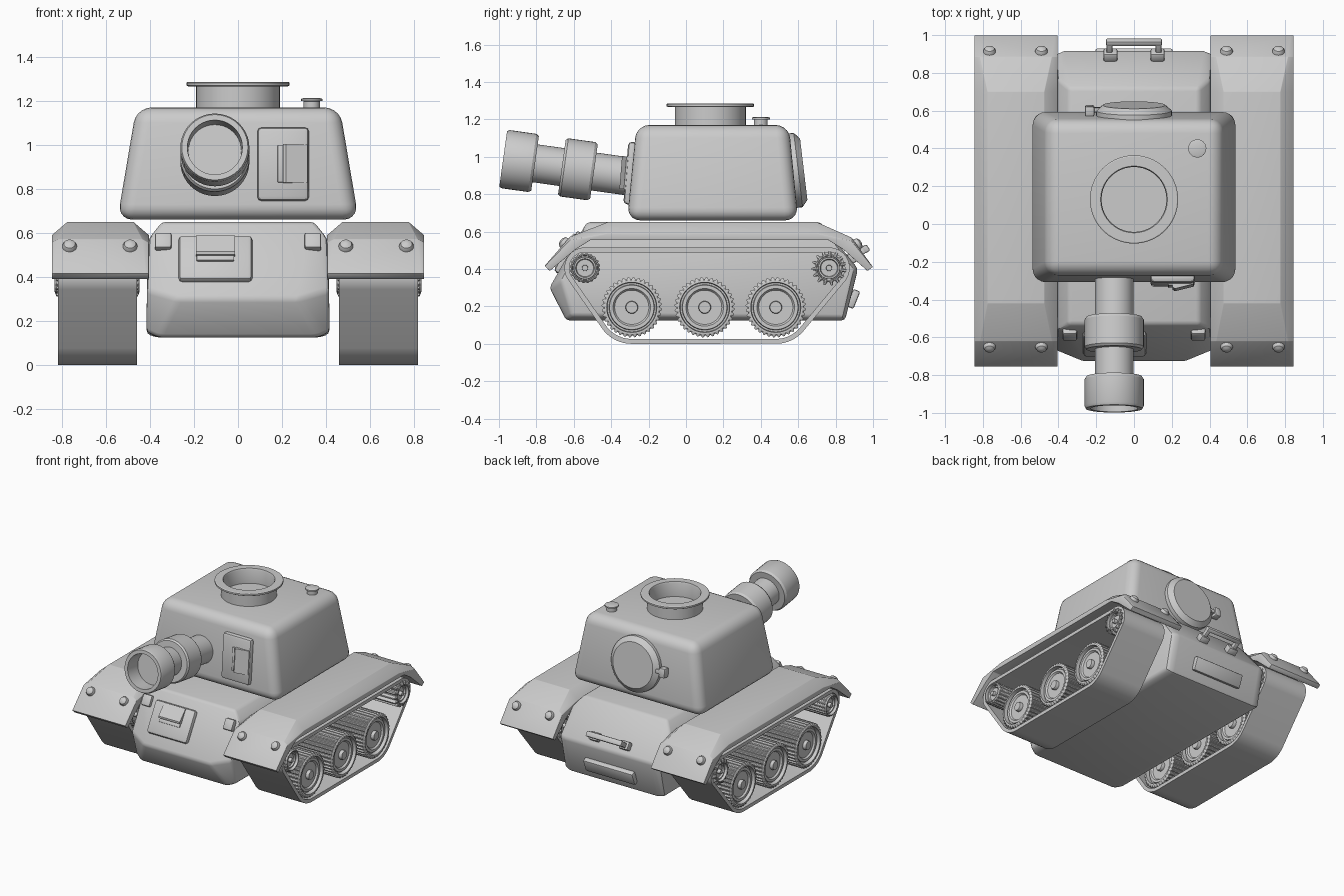
import bpy, bmesh
from math import sin, cos, pi, radians
from mathutils import Vector, Matrix

if "Cube" in bpy.data.objects:
    bpy.data.objects.remove(bpy.data.objects["Cube"])


def finish(name, bm, bevel=0, segs=3, min_angle=20, mirror=False):
    bmesh.ops.remove_doubles(bm, verts=bm.verts, dist=1e-5)
    bmesh.ops.recalc_face_normals(bm, faces=bm.faces)
    if bevel:
        edges = [e for e in bm.edges if e.calc_face_angle(0) > radians(min_angle)]
        bmesh.ops.bevel(bm, geom=edges, offset=bevel, segments=segs, profile=0.5,
                        affect='EDGES', clamp_overlap=True)
    me = bpy.data.meshes.new(name)
    bm.to_mesh(me)
    bm.free()
    for p in me.polygons:
        p.use_smooth = True
    me.set_sharp_from_angle(angle=radians(32))
    ob = bpy.data.objects.new(name, me)
    bpy.context.collection.objects.link(ob)
    if mirror:
        m = ob.modifiers.new("mirror", 'MIRROR')
        m.use_mirror_merge = False
    return ob


def frame(loc, x, z):
    x, z = Vector(x).normalized(), Vector(z).normalized()
    m = Matrix((x, z.cross(x), z)).transposed().to_4x4()
    m.translation = loc
    return m


def loft(name, rings, closed=False, **kw):
    bm = bmesh.new()
    vs = [[bm.verts.new(p) for p in r] for r in rings]
    n = len(vs[0])
    for k in range(len(vs) if closed else len(vs) - 1):
        a, b = vs[k], vs[(k + 1) % len(vs)]
        for i in range(n):
            j = (i + 1) % n
            bm.faces.new((a[i], a[j], b[j], b[i]))
    if not closed:
        bm.faces.new(vs[0])
        bm.faces.new(vs[-1])
    return finish(name, bm, **kw)


def lathe(name, m, prof, n=32, teeth=0, depth=0, **kw):
    """Revolve (radius, height) points; the widest points may carry teeth."""
    if teeth:
        n = teeth * 4
    rmax = max(r for r, h in prof)
    bm = bmesh.new()
    rings = []
    for r, h in prof:
        ring = []
        for i in range(n):
            a = 2 * pi * i / n
            q = r + (depth if teeth and r == rmax and i // 2 % 2 else 0)
            ring.append(bm.verts.new(m @ Vector((q * cos(a), q * sin(a), h))))
        rings.append(ring)
    for a, b in zip(rings, rings[1:]):
        for i in range(n):
            bm.faces.new((a[i], a[(i + 1) % n], b[(i + 1) % n], b[i]))
    bmesh.ops.remove_doubles(bm, verts=bm.verts, dist=1e-5)
    return finish(name, bm, **kw)


def box(name, m, size, bevel=0.01, **kw):
    bm = bmesh.new()
    bmesh.ops.create_cube(bm, size=1, matrix=m @ Matrix.Diagonal((*size, 1)))
    return finish(name, bm, bevel=bevel, segs=2, **kw)


X, Y, Z = (1, 0, 0), (0, 1, 0), (0, 0, 1)

# Hull: side profiles lofted across the width, with chamfered nose and shoulders
outer = [(.415, -.61, .15), (.415, -.67, .34), (.405, -.56, .575),
         (.405, .77, .575), (.415, .90, .40), (.415, .84, .14)]
inner = [(.36, -.64, .125), (.27, -.73, .30), (.345, -.53, .65),
         (.345, .72, .65), (.37, .92, .40), (.37, .85, .125)]
flip = lambda pts: [(-x, y, z) for x, y, z in pts]
loft("hull", [outer, inner, flip(inner), flip(outer)], bevel=.018, segs=2, min_angle=15)

# Turret
quad = lambda x, y0, y1, z: [(-x, y0, z), (x, y0, z), (x, y1, z), (-x, y1, z)]
loft("turret", [quad(.548, -.315, .60, .66), quad(.462, -.265, .55, 1.17)], bevel=.07, segs=5)

# Gun barrel with two thick sleeves and a hollow muzzle
gun = frame((-.105, -.2, .88), X, (0, -1, .14))
lathe("gun_barrel", gun, [
    (0, 0), (.102, 0), (.102, .295), (.147, .295), (.157, .31), (.157, .455), (.147, .468),
    (.102, .468), (.102, .613), (.147, .613), (.157, .628), (.157, .77), (.15, .785),
    (.125, .785), (.12, .67), (0, .67)], n=40)

# Open hatch ring and the small cap on the roof
lathe("hatch_ring", Matrix.Translation((0, .13, 0)), [
    (0, 1.15), (.19, 1.15), (.19, 1.266), (.228, 1.266), (.234, 1.27), (.234, 1.282),
    (.228, 1.286), (.177, 1.286), (.172, 1.275), (.172, 1.175), (0, 1.175)], n=40)
lathe("roof_cap", Matrix.Translation((.335, .4, 0)), [
    (0, 1.15), (.037, 1.15), (.037, 1.198), (.048, 1.2), (.048, 1.209), (.036, 1.213), (0, 1.213)], n=24)

# Round rear turret hatch with its latch
back = frame((0, .565, .925), X, (0, 1, .12))
lathe("rear_turret_hatch", back, [(0, 0), (.2, 0), (.2, .035), (.165, .065), (0, .065)], n=40)
box("rear_hatch_latch", back @ Matrix.Translation((.0, 0, .035)) @ Matrix.Translation((-.235, 0, 0)),
    (.05, .07, .055))
box("rear_hatch_hinge_pin", back @ Matrix.Translation((-.205, 0, .04)), (.07, .03, .025), bevel=.005)


# Vision plates: bevelled plate with a wedge hood ending in a slit
def vision_plate(name, m):
    box(name + "_plate", m, (.335, .235, .05), bevel=.02)
    ring = lambda u: [m @ Vector(p) for p in
                      ((u, .11, .02), (u, .11, .028), (u, .012, .052), (u, .0, .045), (u, .0, .02))]
    loft(name + "_hood", [ring(-.088), ring(.088)])
    box(name + "_slit", m @ Matrix.Translation((0, -.012, .027)), (.17, .025, .015), bevel=.003)


vision_plate("hull_vision", frame((-.1025, -.63, .48), X, (0, -.868, .496)))
vision_plate("turret_vision", frame((.205, -.297, .912), (0, -.08, -1), (0, -1, .08)))

# Headlight blocks on the nose
box("headlight", frame((.34, -.575, .555), X, (0, -.868, .496)), (.075, .08, .06), mirror=True)

# Rear grab handle and lower plate
box("handle_foot", frame((.125, .895, .465), X, (0, .83, .56)), (.075, .06, .05), mirror=True)
box("handle_arm", frame((.13, .935, .49), X, (0, .83, .56)), (.03, .035, .09), bevel=.006, mirror=True)
box("handle_bar", frame((0, .962, .508), X, (0, .83, .56)), (.295, .04, .03), bevel=.008)
box("rear_lower_plate", frame((0, .895, .24), X, (0, .93, -.37)), (.41, .1, .04))

# Fenders: thin sloping ends and a raised chamfered middle
# station: top y, edge z, top z, top inset, bottom y, bottom z
stations = [(-.755, .415, .418, .015, -.728, .39), (-.62, .555, .572, .03, -.59, .505),
            (-.42, .59, .65, .07, -.51, .555), (.70, .59, .65, .07, .76, .555),
            (.885, .55, .568, .03, .84, .505), (.998, .41, .413, .015, .97, .39)]
rings = [[(.405, yb, zb), (.405, y, ze), (.405 + i, y, zt), (.845 - i, y, zt),
          (.845, y, ze), (.845, yb, zb)] for y, ze, zt, i, yb, zb in stations]
loft("fender", rings, bevel=.008, segs=2, mirror=True)
dome = [(0, -.02), (.033, -.02), (.033, .006), (.026, .02), (.013, .027), (0, .029)]
for x in (.49, .765):
    lathe("front_fender_bolt", frame((x, -.648, .537), X, (0, -.75, .67)), dome, n=20, mirror=True)
    lathe("rear_fender_bolt", frame((x, .912, .53), X, (0, .82, .57)), dome, n=20, mirror=True)

# Track belt: wrapped around all the wheels
wheels = [(-.29, .195), (.1, .195), (.48, .195)]
circles = [(Vector(w), .195) for w in wheels]
circles += [(Vector((-.54, .405)), .11), (Vector((.765, .405)), .11)]
belt = []
for k in range(96):
    d = Vector((cos(2 * pi * k / 96), sin(2 * pi * k / 96)))
    c, r = max(circles, key=lambda q: q[0].dot(d) + q[1])
    o, i = c + r * d, c + (r - .026) * d
    belt.append([(.459, *o), (.818, *o), (.818, *i), (.459, *i)])
loft("track_belt", belt, closed=True, mirror=True)


# Wheels: full-width ribbed drums with recessed faces and hubs on both ends
def wheel(name, y, z, r, x0, x1, teeth, depth):
    half = [(0, .004), (.2 * r, .004), (.22 * r, .012), (.22 * r, .028), (.6 * r, .028), (.66 * r, .016),
            (.78 * r, .016), (.8 * r, .03), (.86 * r, .03), (.88 * r, .0), (.96 * r, .0), (r, .008)]
    w = x1 - x0
    prof = half + [(q, w - h) for q, h in reversed(half)]
    lathe(name, frame((x0, y, z), Y, X), prof, teeth=teeth, depth=depth, mirror=True)


for y, z in wheels:
    wheel("road_wheel", y, z, .152, .465, .815, 36, .009)
wheel("front_idler", -.54, .405, .076, .447, .833, 20, .005)
wheel("rear_sprocket", .765, .405, .074, .447, .833, 15, .02)
